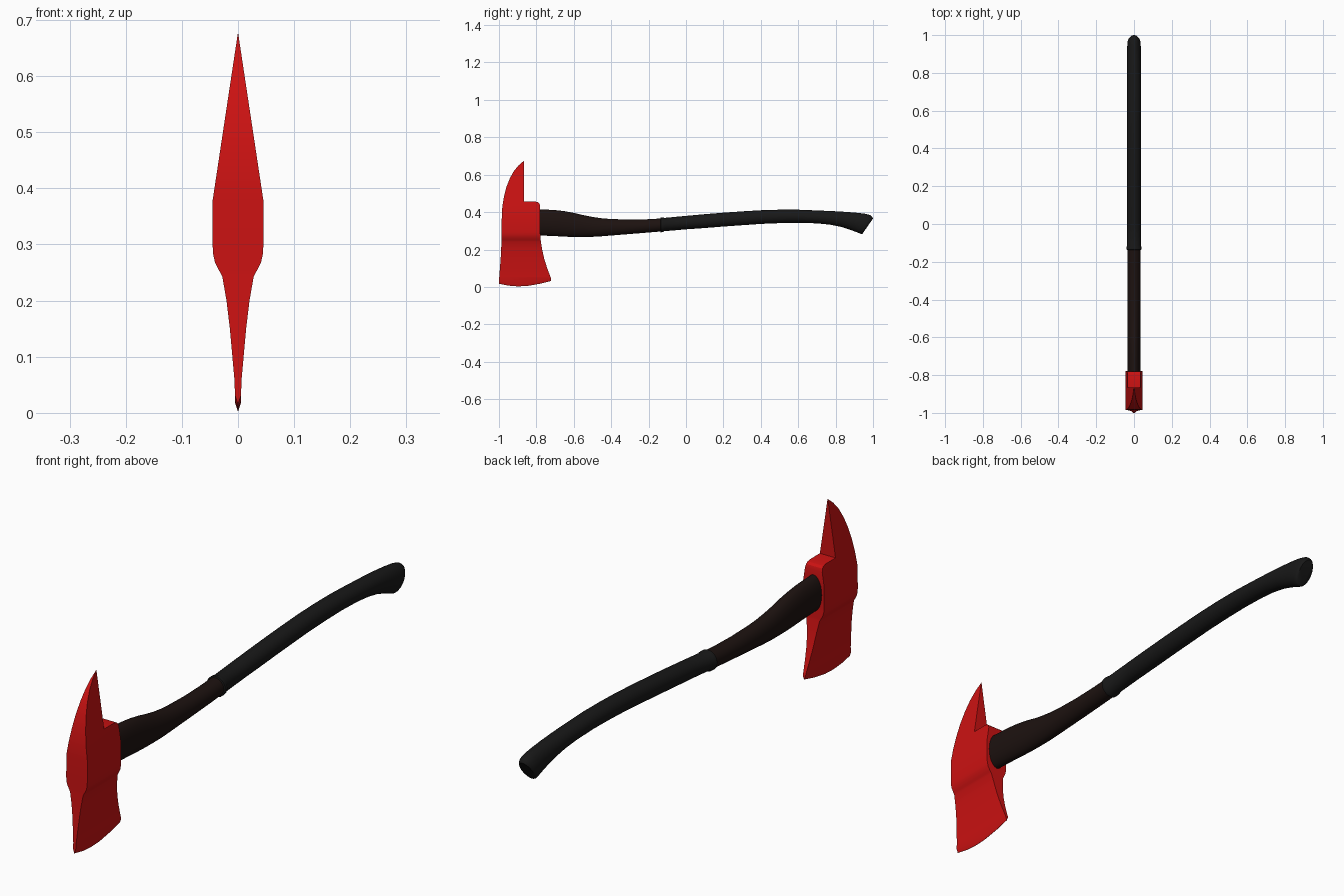
import bpy, bmesh, math

if "Cube" in bpy.data.objects:
    bpy.data.objects.remove(bpy.data.objects["Cube"])


def material(name, rgb):
    m = bpy.data.materials.new(name)
    m.diffuse_color = (*rgb, 1)
    m.use_nodes = True
    m.node_tree.nodes["Principled BSDF"].inputs["Base Color"].default_value = m.diffuse_color
    return m


def finish(bm, name, mat, angle):
    bmesh.ops.recalc_face_normals(bm, faces=bm.faces)
    me = bpy.data.meshes.new(name)
    bm.to_mesh(me)
    bm.free()
    ob = bpy.data.objects.new(name, me)
    bpy.context.collection.objects.link(ob)
    me.materials.append(mat)
    bpy.ops.object.select_all(action='DESELECT')
    ob.select_set(True)
    bpy.context.view_layer.objects.active = ob
    bpy.ops.object.shade_smooth_by_angle(angle=math.radians(angle))
    return ob


def loft(name, sections, mat, n=24):
    """Oval rings; each section is (y_top, z_top, y_bottom, z_bottom, half_width)."""
    bm = bmesh.new()
    rings = []
    for yt, zt, yb, zb, w in sections:
        ring = []
        for i in range(n):
            a = 2 * math.pi * i / n
            t = (1 + math.sin(a)) / 2
            ring.append(bm.verts.new((w * math.cos(a), yb + (yt - yb) * t, zb + (zt - zb) * t)))
        rings.append(ring)
    for r, s in zip(rings, rings[1:]):
        for i in range(n):
            j = (i + 1) % n
            bm.faces.new((r[i], r[j], s[j], s[i]))
    bm.faces.new(rings[0])
    bm.faces.new(rings[-1])
    return finish(bm, name, mat, 40)


red = material("red_paint", (0.6, 0.006, 0.006))
wood = material("dark_wood", (0.012, 0.006, 0.005))
rubber = material("black_rubber", (0.009, 0.009, 0.009))

# Axe head: side outline made into a slab, then thinned by height
outline = [(-1.0, 0.032), (-0.95, 0.022), (-0.9, 0.018), (-0.85, 0.02), (-0.78, 0.032), (-0.722, 0.047),
           (-0.742, 0.1), (-0.758, 0.15), (-0.769, 0.2), (-0.777, 0.25), (-0.78, 0.295),
           (-0.78, 0.434), (-0.784, 0.446), (-0.792, 0.453), (-0.805, 0.456), (-0.866, 0.456),
           (-0.866, 0.675), (-0.895, 0.65), (-0.92, 0.62), (-0.942, 0.58), (-0.96, 0.535),
           (-0.973, 0.485), (-0.982, 0.43), (-0.985, 0.38), (-0.986, 0.25), (-0.991, 0.15)]
widths = [(0.0, 0.005), (0.055, 0.006), (0.1, 0.010), (0.15, 0.0145), (0.2, 0.0205), (0.243, 0.028),
          (0.256, 0.035), (0.268, 0.041), (0.281, 0.044), (0.295, 0.045), (0.38, 0.045), (0.675, 0.0005)]


def half_width(z):
    for (z0, w0), (z1, w1) in zip(widths, widths[1:]):
        if z <= z1:
            return w0 + (w1 - w0) * (z - z0) / (z1 - z0)
    return widths[-1][1]


bm = bmesh.new()
side = bm.faces.new([bm.verts.new((-1, y, z)) for y, z in outline])
ext = bmesh.ops.extrude_face_region(bm, geom=[side], use_keep_orig=True)
for v in ext["geom"]:
    if isinstance(v, bmesh.types.BMVert):
        v.co.x = 1
for z, _ in widths[1:-1]:
    bmesh.ops.bisect_plane(bm, geom=bm.verts[:] + bm.edges[:] + bm.faces[:],
                           plane_co=(0, 0, z), plane_no=(0, 0, 1), dist=1e-5)
for v in bm.verts:
    v.co.x *= half_width(v.co.z)

# Sharpened cutting edge
bottom = [f for f in bm.faces if all(v.co.z < 0.05 for v in f.verts)]
ext = bmesh.ops.extrude_face_region(bm, geom=bottom)
for v in ext["geom"]:
    if isinstance(v, bmesh.types.BMVert):
        v.co.z -= 0.015
        v.co.x *= 0.1
bmesh.ops.delete(bm, geom=[f for f in bottom if f.is_valid], context='FACES')
finish(bm, "axe_head", red, 25)

# Wooden front half of the handle
profile = [(-0.8, .416, .276), (-0.7, .411, .272), (-0.65, .405, .269), (-0.6, .396, .267),
           (-0.55, .384, .267), (-0.5, .374, .268), (-0.45, .367, .271), (-0.4, .363, .275),
           (-0.3, .360, .283), (-0.2, .362, .291), (-0.12, .367, .298)]
loft("wood_handle", [(y, t, y, b, .035) for y, t, b in profile], wood)

# Rubber grip with a raised collar and a flared, slanted butt
grip = [(-0.137, .366, .297, .035), (-0.135, .371, .292, .040), (-0.122, .371, .293, .040),
        (-0.116, .369, .298, .036), (0, .380, .308, .036), (0.1, .389, .315, .036), (0.2, .397, .323, .036),
        (0.3, .404, .330, .036), (0.4, .410, .337, .036), (0.5, .413, .341, .036),
        (0.6, .413, .343, .036), (0.7, .409, .340, .036)]
sections = [(y, t, y, b, w) for y, t, b, w in grip]
sections += [(0.79, .405, .77, .333, .036), (0.86, .401, .83, .321, .036), (0.92, .396, .88, .305, .036),
             (0.96, .391, .915, .292, .036), (0.985, .384, .936, .283, .035),
             (0.996, .375, .942, .284, .032), (1.0, .366, .946, .288, .027)]
loft("rubber_grip", sections, rubber)
